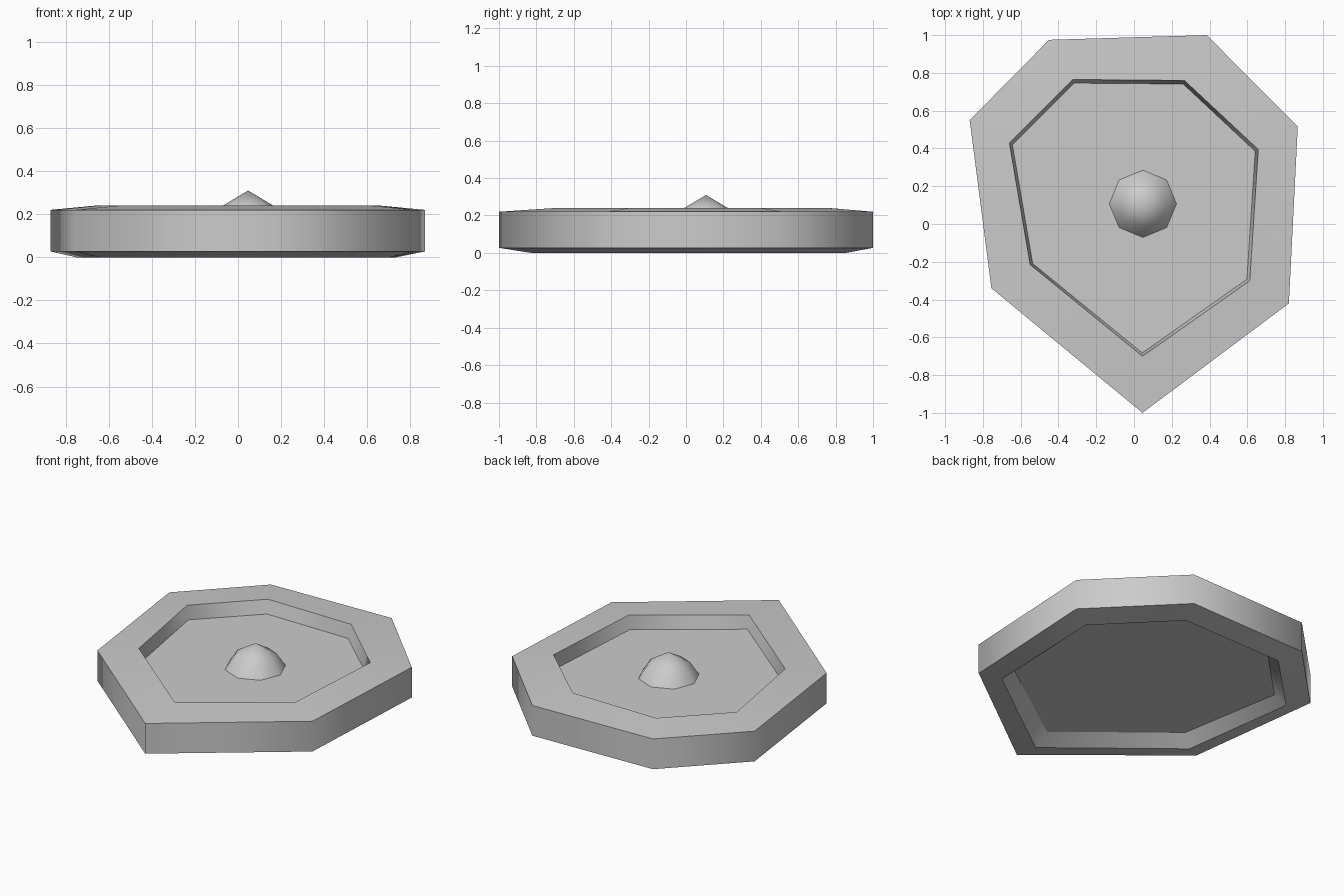
import bpy, bmesh, math

cube = bpy.data.objects.get("Cube")
if cube:
    bpy.data.objects.remove(cube, do_unlink=True)

grey = bpy.data.materials.new("stone_grey")
grey.use_nodes = True
colour = (0.6, 0.6, 0.6, 1)
grey.diffuse_color = colour
grey.node_tree.nodes["Principled BSDF"].inputs["Base Color"].default_value = colour

# Irregular seven-sided outlines, counter-clockwise
OUTER = [(-0.45, 0.975), (-0.87, 0.55), (-0.755, -0.34), (0.045, -1.0),
         (0.82, -0.42), (0.867, 0.515), (0.385, 1.0)]
INNER = [(-0.325, 0.765), (-0.66, 0.43), (-0.55, -0.215), (0.045, -0.7),
         (0.613, -0.3), (0.658, 0.395), (0.267, 0.76)]
FOOT = [(-0.385, 0.84), (-0.75, 0.475), (-0.645, -0.27), (0.045, -0.83),
        (0.705, -0.35), (0.735, 0.44), (0.325, 0.855)]


def ring(points, z, scale=1.0):
    return [(x * scale, y * scale, z) for x, y in points]


def lofted(name, rings, capped, creased):
    """Join successive rings with smooth quads; crease along the rings and cap the ends."""
    bm = bmesh.new()
    loops = [[bm.verts.new(p) for p in r] for r in rings]
    n = len(loops[0])
    for a, b in zip(loops, loops[1:]):
        for i in range(n):
            j = (i + 1) % n
            bm.faces.new((a[i], a[j], b[j], b[i]))
    if capped:
        bm.faces.new(loops[0])
        bm.faces.new(loops[-1])
    for face in bm.faces:
        face.smooth = True
    if creased:
        for loop in loops:
            for i in range(n):
                bm.edges.get((loop[i - 1], loop[i])).smooth = False
    bmesh.ops.remove_doubles(bm, verts=bm.verts, dist=0.0001)
    bmesh.ops.recalc_face_normals(bm, faces=bm.faces)
    mesh = bpy.data.meshes.new(name)
    bm.to_mesh(mesh)
    bm.free()
    mesh.materials.append(grey)
    bpy.context.collection.objects.link(bpy.data.objects.new(name, mesh))


# Plate: underside recess, sloped foot, wall, sloped rim, upper recess
lofted("plate", [
    ring(INNER, 0.06, 1.04),
    ring(FOOT, 0.0),
    ring(OUTER, 0.027),
    ring(OUTER, 0.22),
    ring(INNER, 0.24),
    ring(INNER, 0.155, 0.975),
], capped=True, creased=True)


# Eight-sided central boss
def octagon(radius):
    return [(0.047 + radius * math.cos(i * math.pi / 4),
             0.107 + radius * math.sin(i * math.pi / 4)) for i in range(8)]


lofted("centre_boss", [
    ring(octagon(0.178), 0.155),
    ring(octagon(0.125), 0.235),
    ring(octagon(0.0), 0.31),
], capped=False, creased=False)
